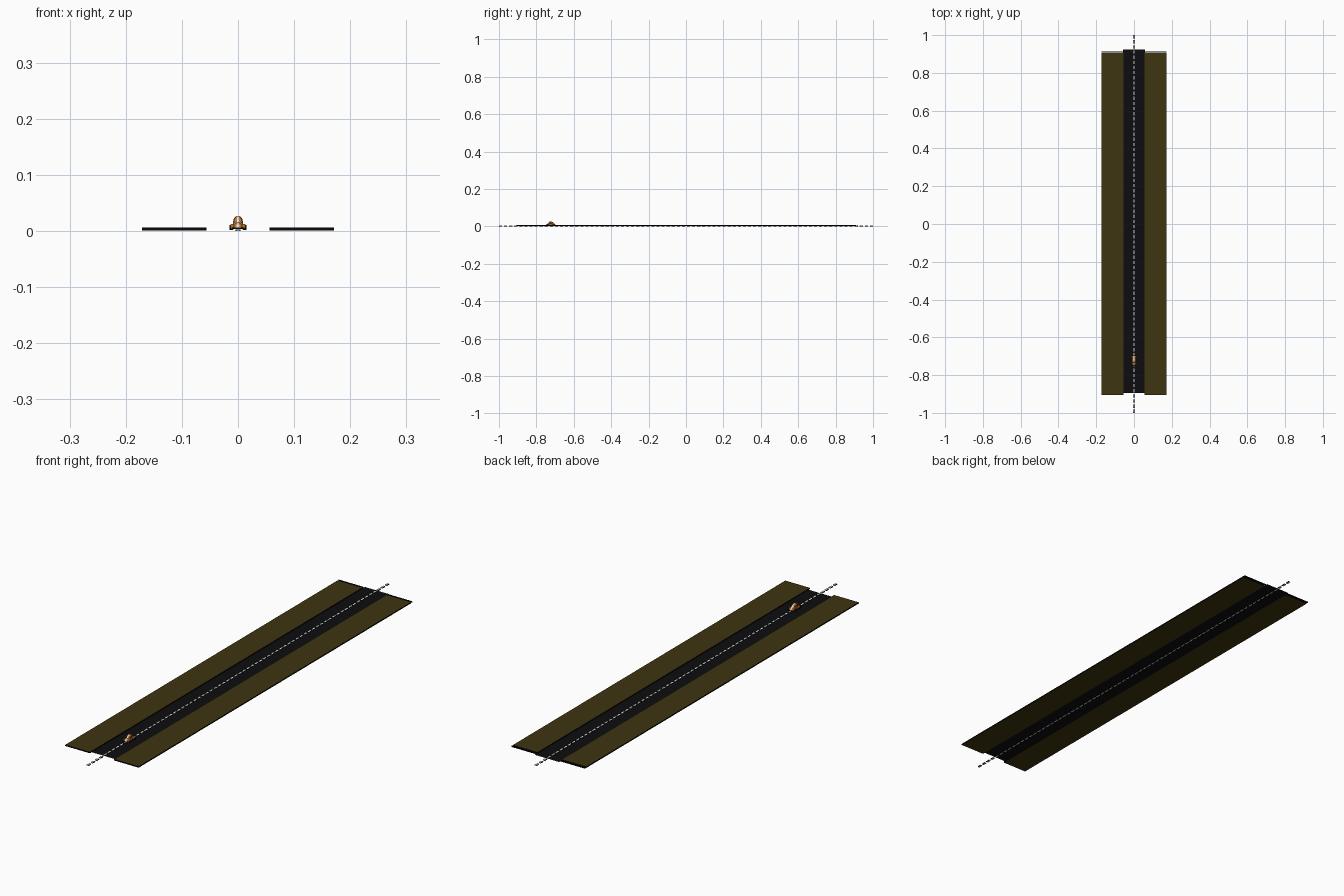
import bpy, bmesh, math
from mathutils import Matrix, Vector

cube = bpy.data.objects.get("Cube")
if cube:
    bpy.data.objects.remove(cube, do_unlink=True)


def material(name, r, g, b):
    m = bpy.data.materials.new(name)
    m.use_nodes = True
    m.diffuse_color = (r, g, b, 1)
    m.node_tree.nodes["Principled BSDF"].inputs["Base Color"].default_value = (r, g, b, 1)
    return m


GRASS = material("olive grass", 0.047, 0.035, 0.005)
ASPHALT = material("asphalt", 0.004, 0.004, 0.005)
EDGE = material("dark edge", 0.002, 0.002, 0.002)
WHITE = material("white paint", 0.85, 0.85, 0.85)
ORANGE = material("orange paint", 0.55, 0.17, 0.02)
GLASS = material("dark glass", 0.02, 0.025, 0.03)


def finish(name, bm, mats, smooth=False):
    bmesh.ops.recalc_face_normals(bm, faces=bm.faces)
    mesh = bpy.data.meshes.new(name)
    bm.to_mesh(mesh)
    bm.free()
    for m in mats:
        mesh.materials.append(m)
    ob = bpy.data.objects.new(name, mesh)
    bpy.context.collection.objects.link(ob)
    if smooth:
        for p in mesh.polygons:
            p.use_smooth = True
    return ob


def add_box(bm, lo, hi):
    lo, hi = Vector(lo), Vector(hi)
    mat = Matrix.Translation((lo + hi) / 2) @ Matrix.Diagonal((*(hi - lo), 1))
    return bmesh.ops.create_cube(bm, size=1, matrix=mat)["verts"]


def box(name, lo, hi, mats):
    # second material, if any, goes on the upright sides
    bm = bmesh.new()
    add_box(bm, lo, hi)
    bm.normal_update()
    for f in bm.faces:
        f.material_index = int(len(mats) > 1 and abs(f.normal.z) < 0.5)
    return finish(name, bm, mats)


# Road surface
bm = bmesh.new()
bmesh.ops.create_grid(bm, x_segments=1, y_segments=1, size=0.5,
                      matrix=Matrix.Translation((0, 0.015, 0.002)) @ Matrix.Diagonal((0.114, 1.82, 1, 1)))
finish("road", bm, [ASPHALT])

# Grass verges with dark sides and a separate trim at the far end
for side, name in ((1, "left"), (-1, "right")):
    xs = sorted((side * 0.056, side * 0.171))
    box(name + "_verge", (xs[0], -0.905, 0.001), (xs[1], 0.908, 0.006), [GRASS, EDGE])
    box(name + "_end_trim", (xs[0], 0.913, 0.001), (xs[1], 0.916, 0.006), [EDGE])

# Centre line dashes with dark rims
count, length = 74, 0.017
step = (2 - length) / (count - 1)
paint, rims = bmesh.new(), bmesh.new()
for i in range(count):
    y = -1 + i * step
    add_box(paint, (-0.003, y, 0), (0.003, y + length, 0.0032))
    for s in (-1, 1):
        xs = sorted((s * 0.003, s * 0.0045))
        add_box(rims, (xs[0], y, 0), (xs[1], y + length, 0.003))
finish("centre_dashes", paint, [WHITE])
finish("dash_rims", rims, [EDGE])

# Small rounded car
CAR = Vector((0, -0.723, 0.003))


def shell(name, stations, mats, rule, segments=16):
    # arched cross-sections (y, half width, base, top) lofted along the car
    bm = bmesh.new()
    rings = []
    for y, w, base, top in stations:
        ring = []
        for i in range(segments + 1):
            a = math.pi * i / segments
            ring.append(bm.verts.new(CAR + Vector(
                (w * math.cos(a), y, base + (top - base) * math.sin(a) ** 0.8))))
        rings.append(ring)
    for a, b in zip(rings, rings[1:]):
        for i in range(segments):
            bm.faces.new((a[i], a[i + 1], b[i + 1], b[i]))
        bm.faces.new((a[0], b[0], b[-1], a[-1]))
    bm.faces.new(rings[0])
    bm.faces.new(rings[-1])
    for f in bm.faces:
        f.material_index = rule(f.calc_center_median() - CAR)
    return finish(name, bm, mats, True)


shell("car_body",
      [(-0.026, 0.005, 0.002, 0.005), (-0.023, 0.008, 0.001, 0.009), (-0.015, 0.010, 0.001, 0.012),
       (0.0, 0.011, 0.001, 0.013), (0.015, 0.010, 0.001, 0.013), (0.023, 0.008, 0.001, 0.009),
       (0.027, 0.005, 0.002, 0.005)],
      [ORANGE, WHITE], lambda c: int(abs(c.x) < 0.0024 and c.z > 0.003))


def cabin_rule(c):
    if abs(c.x) < 0.0022:
        return 1
    return 2 if 0.013 < c.z < 0.018 and abs(c.x) > 0.0055 else 0


shell("car_cabin",
      [(-0.014, 0.008, 0.009, 0.012), (-0.009, 0.0088, 0.009, 0.019), (-0.005, 0.009, 0.009, 0.023),
       (0.001, 0.009, 0.009, 0.024), (0.007, 0.0088, 0.009, 0.022), (0.013, 0.0082, 0.009, 0.017),
       (0.020, 0.007, 0.008, 0.011)],
      [ORANGE, WHITE, GLASS], cabin_rule)

# Fenders, wheels and running boards
for s, side in ((1, "left"), (-1, "right")):
    for y, end in ((-0.016, "front"), (0.016, "rear")):
        centre = CAR + Vector((s * 0.010, y, 0.0045))
        bm = bmesh.new()
        bmesh.ops.create_uvsphere(bm, u_segments=14, v_segments=8, radius=1,
                                  matrix=Matrix.Translation(centre) @ Matrix.Diagonal((0.0042, 0.008, 0.0055, 1)))
        finish(f"{end}_{side}_fender", bm, [ORANGE], True)
        bm = bmesh.new()
        bmesh.ops.create_cone(bm, cap_ends=True, segments=14, radius1=0.0045, radius2=0.0045, depth=0.004,
                              matrix=Matrix.Translation(centre + Vector((s * 0.003, 0, -0.0015)))
                              @ Matrix.Rotation(math.pi / 2, 4, "Y"))
        finish(f"{end}_{side}_wheel", bm, [EDGE])
    xs = sorted((s * 0.009, s * 0.0135))
    box(side + "_running_board", CAR + Vector((xs[0], -0.012, 0.001)),
        CAR + Vector((xs[1], 0.012, 0.0025)), [EDGE])

# Bumpers
for y, end in ((-0.028, "front"), (0.027, "rear")):
    box(end + "_bumper", CAR + Vector((-0.011, y, 0.001)),
        CAR + Vector((0.011, y + 0.0015, 0.003)), [EDGE])
